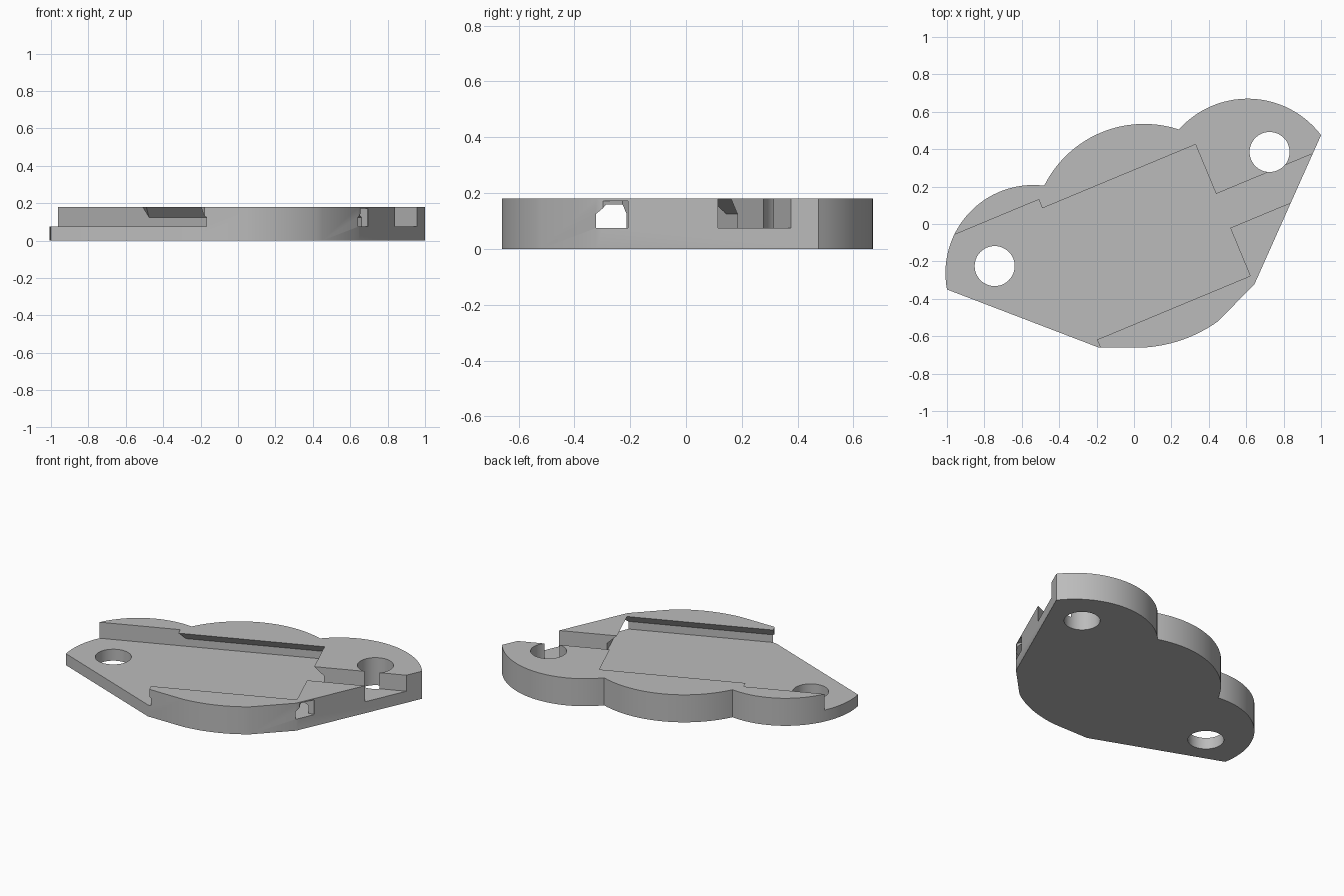
import bpy, bmesh, math
from mathutils import Vector

if "Cube" in bpy.data.objects:
    bpy.data.objects.remove(bpy.data.objects["Cube"], do_unlink=True)

TILT = math.radians(22.6)      # direction of the sliding pocket
TOP, FLOOR, LIP = 0.18, 0.075, 0.125

grey = bpy.data.materials.new("plain_grey")
grey.use_nodes = True
grey.diffuse_color = (0.5, 0.5, 0.5, 1)
grey.node_tree.nodes["Principled BSDF"].inputs["Base Color"].default_value = (0.5, 0.5, 0.5, 1)


def arc(a, b, c, steps=28):
    """Points on the circle through a, b, c, going from a to c."""
    a, b, c = Vector(a), Vector(b), Vector(c)
    p, q = b - a, c - a
    d = 2 * (p.x * q.y - p.y * q.x)
    o = a + Vector((q.y * p.dot(p) - p.y * q.dot(q), p.x * q.dot(q) - q.x * p.dot(p))) / d
    r, t0 = (a - o).length, math.atan2(*(a - o).yx)
    sweep = (math.atan2(*(c - o).yx) - t0) % math.tau
    if d < 0:
        sweep -= math.tau
    return [(o.x + r * math.cos(t0 + sweep * i / steps),
             o.y + r * math.sin(t0 + sweep * i / steps)) for i in range(steps + 1)]


def tilted(points):
    c, s = math.cos(TILT), math.sin(TILT)
    return [(u * c - v * s, u * s + v * c) for u, v in points]


def loft(name, levels):
    """Solid through matching rings, given as (points, height) pairs."""
    bm = bmesh.new()
    rings = [[bm.verts.new((x, y, z)) for x, y in pts] for pts, z in levels]
    n = len(rings[0])
    for low, high in zip(rings, rings[1:]):
        for i in range(n):
            j = (i + 1) % n
            bm.faces.new((low[i], low[j], high[j], high[i]))
    bm.faces.new(rings[0][::-1])
    bm.faces.new(rings[-1])
    bmesh.ops.recalc_face_normals(bm, faces=bm.faces)
    mesh = bpy.data.meshes.new(name)
    bm.to_mesh(mesh)
    bm.free()
    ob = bpy.data.objects.new(name, mesh)
    bpy.context.collection.objects.link(ob)
    return ob


# Plate with three lobes at the back and straight front edges
outline = [(-1, -0.35), (-0.19, -0.66)]
outline += arc((0.06, -0.66), (0.27, -0.615), (0.45, -0.52), 12)
outline += [(0.645, -0.32)]
outline += arc((1, 0.475), (0.61, 0.67), (0.24, 0.505))
outline += arc((0.24, 0.505), (0.05, 0.535), (-0.48, 0.205))[1:]
outline += arc((-0.48, 0.205), (-0.85, 0.09), (-1, -0.35))[1:-1]
plate = loft("mounting_plate", [(outline, 0), (outline, TOP)])
plate.data.materials.append(grey)

# Dovetail pocket, open on the left, with an exit slot on the right
wide = [(-1.6, -1), (-0.42, -1), (-0.42, -0.545), (0.527, -0.545), (0.527, -0.217),
        (1.5, -0.217), (1.5, -0.02), (0.527, -0.02), (0.527, 0.316),
        (-0.384, 0.316), (-0.386, 0.316), (-1.6, 0.316)]
narrow = [(-1.6, -1), (-0.42, -1), (-0.42, -0.495), (0.467, -0.495), (0.467, -0.217),
          (1.5, -0.217), (1.5, -0.02), (0.467, -0.02), (0.467, 0.266),
          (-0.42, 0.266), (-0.42, 0.316), (-1.6, 0.316)]
over = 1.2                     # carry the slope above the top face
above = [tuple(a + (b - a) * over for a, b in zip(p, q)) for p, q in zip(wide, narrow)]
cutters = [loft("pocket_cutter", [(tilted(wide), FLOOR), (tilted(wide), LIP),
                                  (tilted(above), LIP + (TOP - LIP) * over)])]

# Side window at the pocket corner
window = tilted([(0.49, -0.545), (0.562, -0.545), (0.562, -0.45), (0.49, -0.45)])
cutters.append(loft("window_cutter", [(window, FLOOR), (window, 0.172)]))

# Screw holes
for name, x, y in (("left_hole_cutter", 0.725, 0.385), ("right_hole_cutter", -0.745, -0.225)):
    ring = [(x + 0.107 * math.cos(math.tau * i / 48), y + 0.107 * math.sin(math.tau * i / 48))
            for i in range(48)]
    cutters.append(loft(name, [(ring, -0.1), (ring, 0.3)]))

for cutter in cutters:
    mod = plate.modifiers.new(cutter.name, "BOOLEAN")
    mod.operation, mod.solver, mod.object = "DIFFERENCE", "EXACT", cutter
bpy.context.view_layer.objects.active = plate
plate.select_set(True)
for mod in list(plate.modifiers):
    bpy.ops.object.modifier_apply(modifier=mod.name)
for cutter in cutters:
    bpy.data.objects.remove(cutter, do_unlink=True)
bpy.ops.object.shade_smooth_by_angle(angle=math.radians(25))
